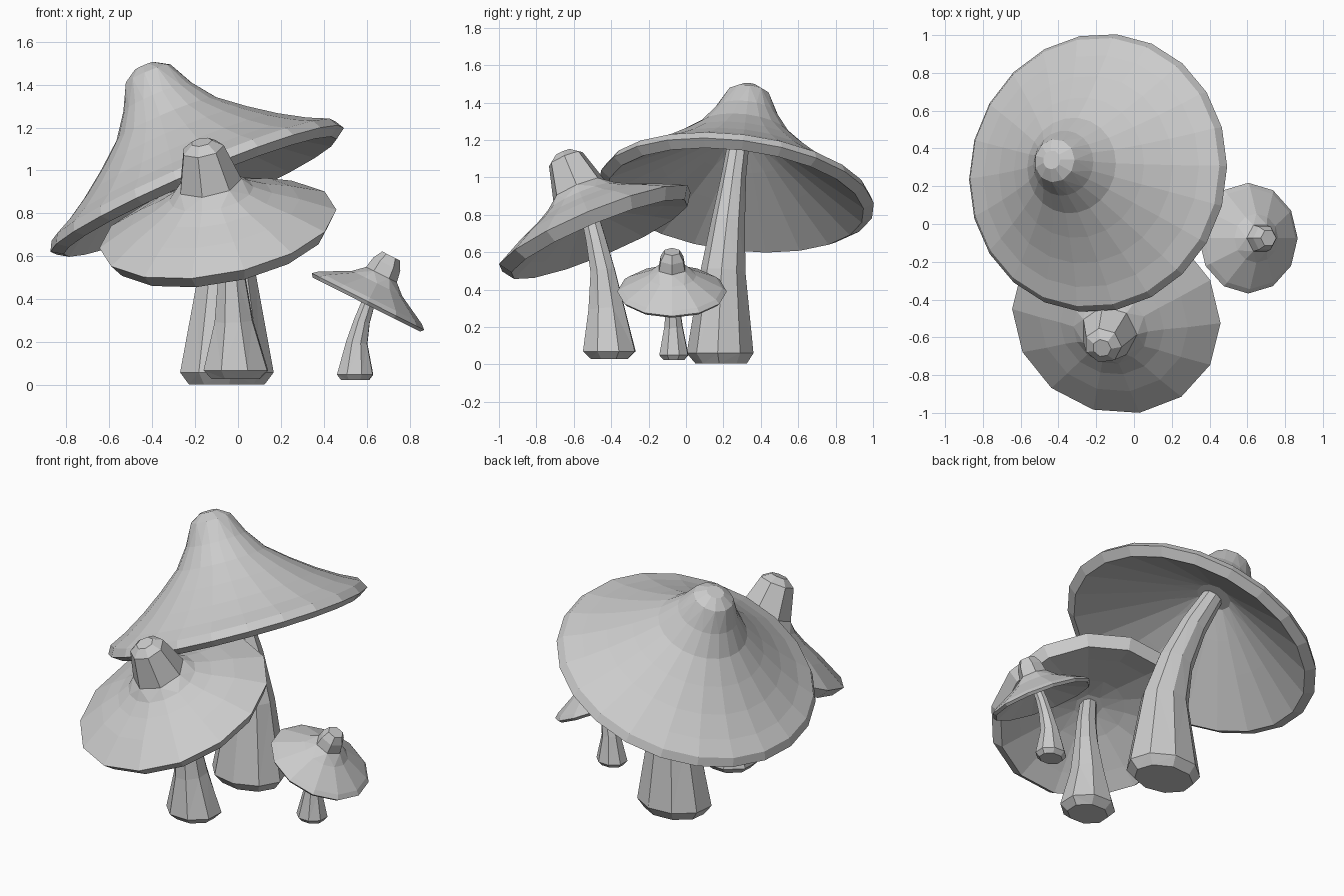
import bpy, bmesh, math
from mathutils import Vector

if "Cube" in bpy.data.objects:
    bpy.data.objects.remove(bpy.data.objects["Cube"])


def ring(center, axis, rx, ry, sides, turn=0.0):
    """Points of an ellipse around center, square to axis."""
    axis = Vector(axis).normalized()
    v = axis.cross(Vector((1, 0, 0))).normalized()
    u = v.cross(axis).normalized()
    pts = []
    for i in range(sides):
        a = 2 * math.pi * i / sides + turn
        pts.append(Vector(center) + u * rx * math.cos(a) + v * ry * math.sin(a))
    return pts


def loft(name, rings):
    """Skin a stack of rings; neighbours have equal or half/double counts."""
    bm = bmesh.new()
    loops = [[bm.verts.new(p) for p in r] for r in rings]
    for a, b in zip(loops, loops[1:]):
        if len(a) > len(b):
            a, b = b, a
        n, m = len(a), len(b)
        for i in range(n):
            j = (i + 1) % n
            if n == m:
                bm.faces.new((a[i], a[j], b[j], b[i]))
            else:
                k0, k1, k2 = 2 * i, 2 * i + 1, (2 * i + 2) % m
                bm.faces.new((a[i], b[k0], b[k1]))
                bm.faces.new((a[i], b[k1], a[j]))
                bm.faces.new((a[j], b[k1], b[k2]))
    bm.faces.new(loops[0])
    bm.faces.new(loops[-1])
    bmesh.ops.recalc_face_normals(bm, faces=bm.faces[:])
    bmesh.ops.triangulate(bm, faces=[f for f in bm.faces if len(f.verts) == 4])
    mesh = bpy.data.meshes.new(name)
    bm.to_mesh(mesh)
    bm.free()
    obj = bpy.data.objects.new(name, mesh)
    bpy.context.collection.objects.link(obj)
    return obj


def cap(name, center, axis, sides, profile, knob_radius):
    """Tilted hollow cap from (radius, height) points; knob has half the sides."""
    axis = Vector(axis).normalized()
    rings = []
    for r, h in profile:
        n = sides // 2 if r <= knob_radius else sides
        rings.append(ring(Vector(center) + axis * h, axis, r, r, n))
    return loft(name, rings)


def stem(name, sides, path, turn=0.0):
    """Bent stem from (x, y, z, x radius, y radius) points."""
    pts = [Vector(p[:3]) for p in path]
    rings = []
    for i, p in enumerate(path):
        axis = Vector((0, 0, 1))
        if i > 1:
            axis = pts[min(i + 1, len(pts) - 1)] - pts[i - 1]
        rings.append(ring(pts[i], axis, p[3], p[4], sides, turn))
    return loft(name, rings)


# Large mushroom at the back
cap("large_cap", (-0.19, 0.27, 0.91), (-0.39, 0.11, 0.913), 22,
    [(0.05, 0.63), (0.115, 0.59), (0.173, 0.472), (0.255, 0.36), (0.375, 0.26),
     (0.5, 0.168), (0.62, 0.093), (0.717, 0.045), (0.742, 0.0), (0.69, -0.035),
     (0.6, 0.02), (0.42, 0.13), (0.25, 0.235), (0.1, 0.33)], 0.12)
stem("large_stem", 9,
     [(-0.055, 0.19, 0.005, 0.18, 0.14), (-0.055, 0.185, 0.06, 0.222, 0.182),
      (-0.055, 0.2, 0.5, 0.14, 0.122), (-0.11, 0.225, 0.75, 0.105, 0.093),
      (-0.21, 0.255, 1.0, 0.08, 0.068), (-0.335, 0.29, 1.24, 0.06, 0.055)], -0.087)

# Middle mushroom at the front
cap("middle_cap", (-0.09, -0.48, 0.71), (-0.172, -0.38, 0.907), 14,
    [(0.05, 0.465), (0.1, 0.43), (0.152, 0.25), (0.2, 0.2), (0.28, 0.155),
     (0.4, 0.103), (0.56, 0.02), (0.515, -0.045),
     (0.4, 0.0), (0.2, 0.07), (0.08, 0.1)], 0.16)
stem("middle_stem", 8,
     [(-0.01, -0.41, 0.03, 0.12, 0.105), (-0.01, -0.41, 0.07, 0.16, 0.15),
      (-0.02, -0.425, 0.3, 0.095, 0.103), (-0.03, -0.445, 0.5, 0.068, 0.07),
      (-0.06, -0.48, 0.66, 0.055, 0.057), (-0.12, -0.53, 0.86, 0.045, 0.045)], 0.35)

# Small mushroom at the right
cap("small_cap", (0.605, -0.075, 0.39), (0.45, 0.0, 0.893), 12,
    [(0.046, 0.238), (0.07, 0.195), (0.08, 0.14), (0.13, 0.095), (0.27, 0.02),
     (0.293, 0.0), (0.28, -0.016), (0.13, 0.04), (0.04, 0.07)], 0.085)
stem("small_stem", 8,
     [(0.545, -0.065, 0.025, 0.07, 0.06), (0.545, -0.065, 0.05, 0.09, 0.083),
      (0.553, -0.067, 0.2, 0.053, 0.053), (0.577, -0.07, 0.3, 0.04, 0.04),
      (0.605, -0.072, 0.38, 0.034, 0.034), (0.65, -0.075, 0.47, 0.028, 0.028)], 0.35)
